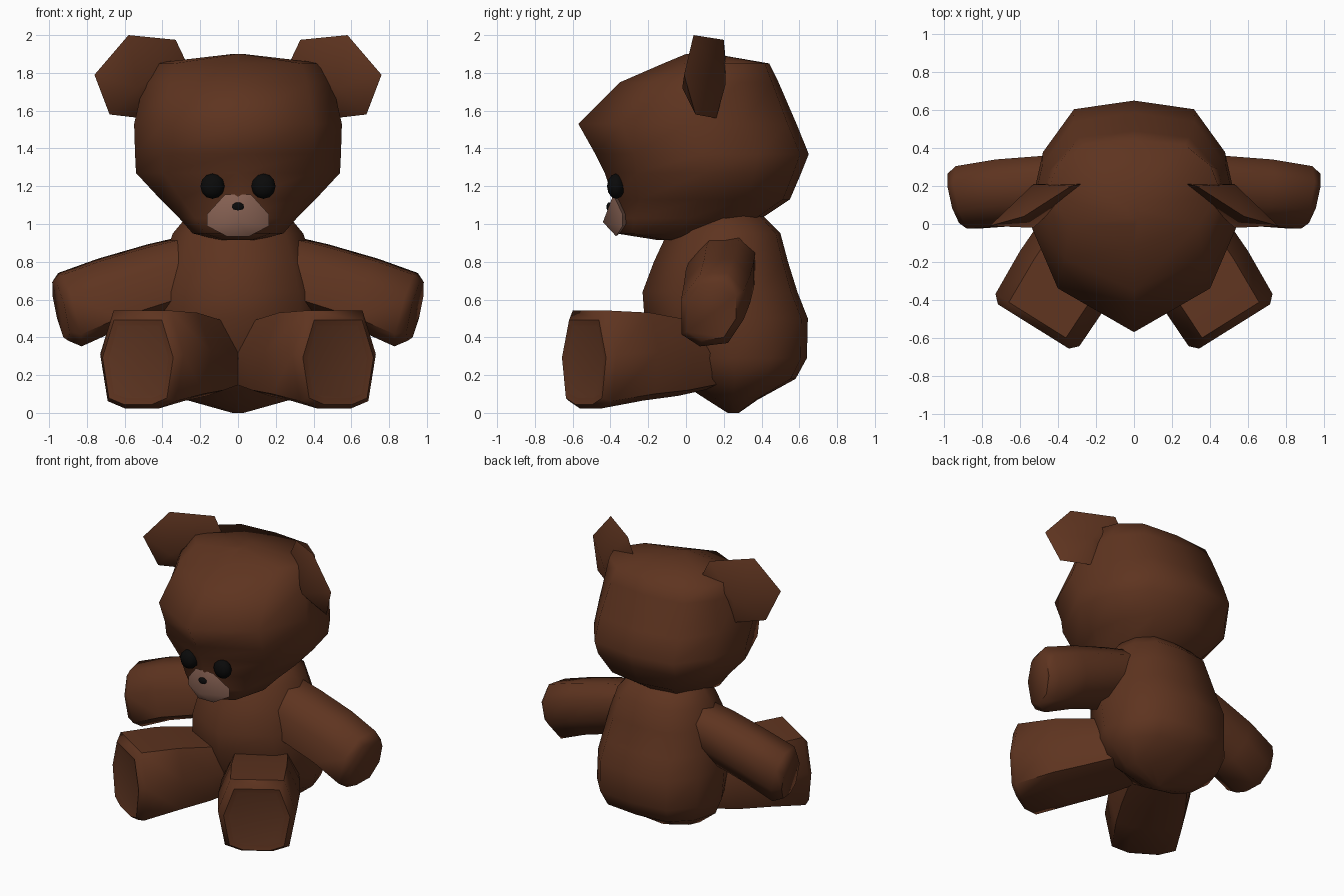
import bpy, bmesh, math
from mathutils import Vector

if "Cube" in bpy.data.objects:
    bpy.data.objects.remove(bpy.data.objects["Cube"])


def mat(name, rgb):
    m = bpy.data.materials.new(name)
    m.diffuse_color = (*rgb, 1)
    m.use_nodes = True
    m.node_tree.nodes["Principled BSDF"].inputs["Base Color"].default_value = m.diffuse_color
    return m


BROWN = mat("brown fur", (0.112, 0.034, 0.014))
PAD = mat("foot pad brown", (0.116, 0.037, 0.016))
TAN = mat("muzzle tan", (0.25, 0.125, 0.09))
BLACK = mat("black", (0.003, 0.003, 0.003))


def finish(name, bm, mats, angle=45):
    bmesh.ops.recalc_face_normals(bm, faces=bm.faces[:])
    me = bpy.data.meshes.new(name)
    bm.to_mesh(me)
    bm.free()
    ob = bpy.data.objects.new(name, me)
    bpy.context.collection.objects.link(ob)
    for m in mats:
        me.materials.append(m)
    bpy.ops.object.select_all(action='DESELECT')
    ob.select_set(True)
    bpy.context.view_layer.objects.active = ob
    bpy.ops.object.shade_smooth_by_angle(angle=math.radians(angle))
    return ob


def loft(rings):
    """Skin a list of point rings; returns the bmesh and its last cap."""
    bm = bmesh.new()
    vs = [[bm.verts.new(p) for p in r] for r in rings]
    n = len(vs[0])
    for a, b in zip(vs, vs[1:]):
        for i in range(n):
            j = (i + 1) % n
            bm.faces.new((a[i], a[j], b[j], b[i]))
    bm.faces.new(vs[0])
    return bm, bm.faces.new(vs[-1])


def fan(outline, front, back):
    """Double-sided low cone over an outline."""
    bm = bmesh.new()
    vs = [bm.verts.new(p) for p in outline]
    f, b = bm.verts.new(front), bm.verts.new(back)
    for i in range(len(vs)):
        j = (i + 1) % len(vs)
        bm.faces.new((vs[i], vs[j], f))
        bm.faces.new((vs[j], vs[i], b))
    return bm


def section(f):
    """Ten-sided cross-section (share of half width, share of depth); f sets front roundness."""
    half = [(0, 0), (.73, f), (1, .5), (.88, .76), (.58, .96), (0, 1)]
    return half + [(-x, y) for x, y in half[-2:0:-1]]


def stack(rows):
    return loft([[(x * w, yf + y * (yb - yf), z) for x, y in section(f)]
                 for z, w, yf, yb, f in rows])[0]


# Head: height, half width, front y, back y, front roundness
finish("head", stack([
    (.915, .10, -.15, .10, .2), (.95, .24, -.37, .28, .13), (1.03, .31, -.38, .40, .13),
    (1.13, .41, -.385, .55, .15), (1.27, .54, -.43, .61, .16), (1.37, .545, -.48, .65, .18),
    (1.53, .55, -.57, .585, .2), (1.75, .50, -.35, .49, .2), (1.85, .46, -.12, .44, .2),
    (1.90, .03, 0, .15, .2)]), [BROWN], 100)

# Body
finish("body", stack([(*r, .2) for r in (
    (0, .03, .22, .28), (.07, .28, .11, .38), (.18, .42, -.06, .58),
    (.29, .46, -.15, .64), (.50, .46, -.22, .645), (.64, .44, -.23, .59),
    (.80, .40, -.17, .54), (.95, .345, -.10, .50), (1.04, .27, -.02, .41),
    (1.10, .15, .05, .30))]), [BROWN], 80)

# Muzzle and nose
half = [(.07, -.385, 1.155), (.165, -.335, 1.05), (.165, -.335, .99), (.06, -.37, .935)]
finish("muzzle", fan(half + [(-x, y, z) for x, y, z in reversed(half)],
                     (0, -.44, 1.01), (0, -.25, 1.04)), [TAN], 60)


def bead(name, centre, size):
    bm = bmesh.new()
    bmesh.ops.create_uvsphere(bm, u_segments=10, v_segments=6, radius=1)
    for v in bm.verts:
        v.co = Vector(centre) + Vector(v.co[i] * size[i] for i in range(3))
    finish(name, bm, [BLACK], 60)


bead("nose", (0, -.408, 1.09), (.034, .013, .025))

# Limb cross-sections: squarish leg with a narrower top, octagonal arm
LEG = [(.68, .98), (1, .1), (.82, -.85), (.4, -1),
       (-.4, -1), (-.82, -.85), (-1, .1), (-.68, .98)]
ARM = [(.5, .95), (1, .4), (1, -.4), (.5, -1), (-.4, -1), (-1, -.6), (-1, .4), (-.4, 1)]

for s, side in ((-1, "left"), (1, "right")):
    # Eye
    bead(side + "_eye", (s * .135, -.37, 1.20), (.067, .048, .067))

    # Ear: leaf-shaped cup turned slightly forward
    ear = [(.76, -.01, 1.79), (.58, .04, 2.0), (.33, .20, 1.975), (.28, .21, 1.87),
           (.38, .16, 1.70), (.51, .16, 1.56), (.68, .05, 1.58)]
    finish(side + "_ear", fan([(s * x, y, z) for x, y, z in ear],
                              (s * .53, -.02, 1.72), (s * .53, .21, 1.74)), [BROWN], 60)

    # Leg: along a slanted axis, (distance behind the sole, half width, half height, centre z)
    axis, across = Vector((.53, -.85, 0)), Vector((.85, .53, 0))
    sole = Vector((.53, -.54, 0))
    rings = []
    for t, w, h, z in [(.74, .23, .17, .30), (.52, .26, .205, .295),
                       (.30, .27, .235, .30), (.04, .26, .262, .285), (0, .22, .225, .27)]:
        c = sole - axis * t
        rings.append([((c.x + across.x * a * w) * s, c.y + across.y * a * w, z + b * h)
                      for a, b in LEG])
    bm, cap = loft(rings)
    bmesh.ops.recalc_face_normals(bm, faces=bm.faces[:])
    bmesh.ops.inset_individual(bm, faces=[cap], thickness=.035, depth=-.008)
    cap.material_index = 1
    finish(side + "_leg", bm, [BROWN, PAD], 50)

    # Arm: centre x, y, z, half depth, half height, lean of the section
    rings = []
    for x, y, z, w, h, lean in [(.22, .20, .79, .17, .15, .03), (.42, .18, .715, .18, .175, .05),
                                (.68, .165, .635, .175, .18, .05), (.89, .14, .55, .165, .19, .05),
                                (.94, .135, .54, .13, .15, .03)]:
        rings.append([(s * (x + b * lean + a * .03), y + a * w, z + b * h + a * .02)
                      for a, b in ARM])
    finish(side + "_arm", loft(rings)[0], [BROWN], 55)
